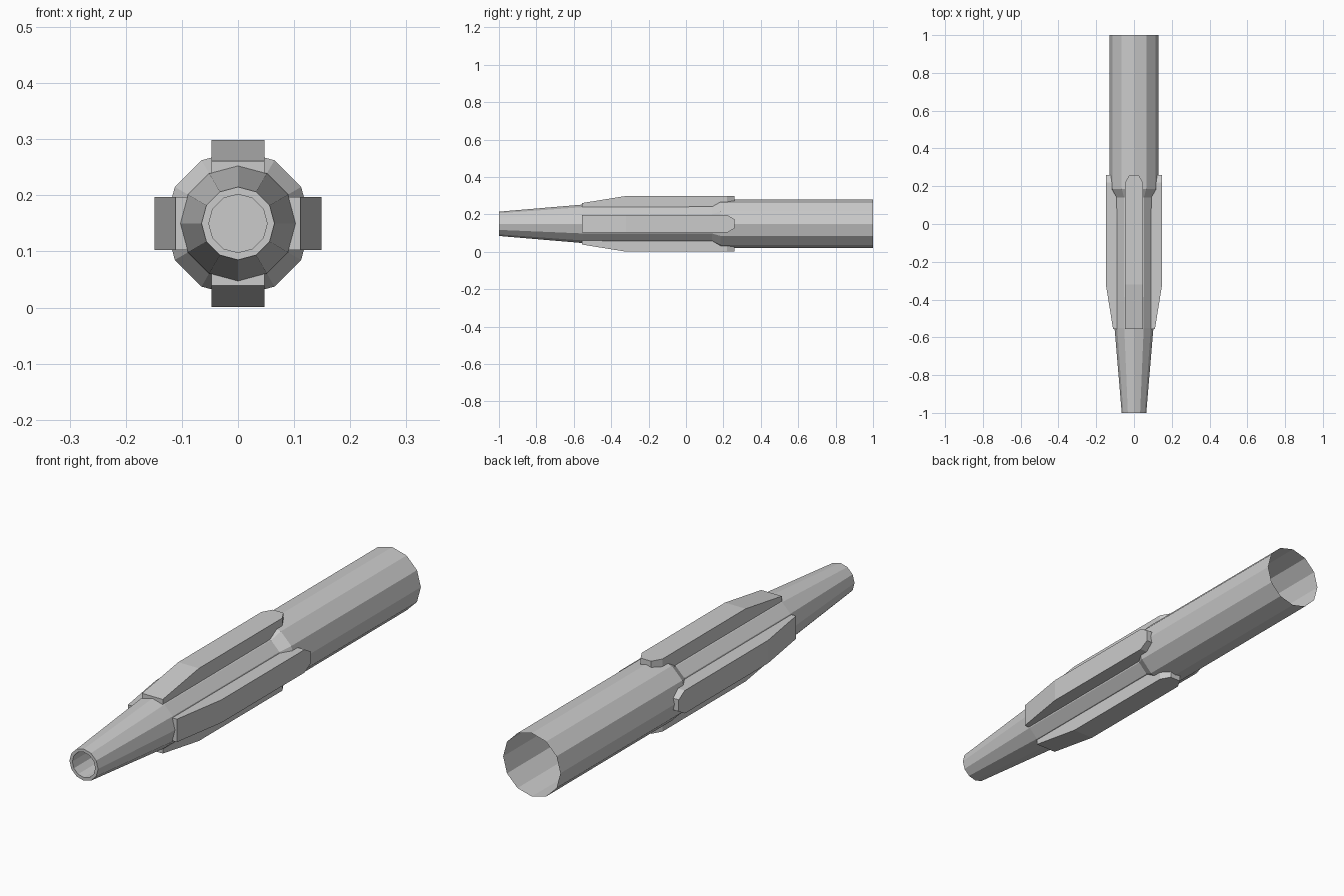
import bpy, bmesh
from math import sin, cos, pi
from mathutils import Matrix, Vector

if "Cube" in bpy.data.objects:
    bpy.data.objects.remove(bpy.data.objects["Cube"])

SIDES = 12
CENTRE = Vector((0, 0, 0.15))


def finish(bm, name, recalc=False):
    if recalc:
        bmesh.ops.recalc_face_normals(bm, faces=bm.faces)
    mesh = bpy.data.meshes.new(name)
    bm.to_mesh(mesh)
    bm.free()
    obj = bpy.data.objects.new(name, mesh)
    bpy.context.collection.objects.link(obj)
    return obj


def loft(bm, rings):
    """Bridge consecutive closed rings of points; returns vertex rings."""
    vr = [[bm.verts.new(p) for p in ring] for ring in rings]
    n = len(vr[0])
    for a, b in zip(vr, vr[1:]):
        for i in range(n):
            j = (i + 1) % n
            bm.faces.new((a[i], b[i], b[j], a[j]))
    return vr


def circle(y, r):
    # order gives outward normals when lofting toward +y
    return [CENTRE + Vector((r * sin(2 * pi * i / SIDES), y, r * cos(2 * pi * i / SIDES)))
            for i in range(SIDES)]


# Body: blind bore, tip rim, taper, waist, flare and open rear tube
bm = bmesh.new()
profile = [(-0.85, 0.052), (-1.0, 0.052), (-1.0, 0.065), (-0.55, 0.103),
           (0.14, 0.104), (0.185, 0.13), (1.0, 0.13)]
rings = loft(bm, [circle(y, r) for y, r in profile])
bm.faces.new(rings[0])
finish(bm, "body_tube", recalc=True)

# Fins: sections of (y, half width, base radius, outer radius)
sections = [(-0.555, 0.047, 0.09, 0.111), (-0.32, 0.047, 0.09, 0.149),
            (0.14, 0.047, 0.09, 0.149), (0.185, 0.047, 0.116, 0.149),
            (0.22, 0.047, 0.116, 0.149), (0.26, 0.024, 0.116, 0.149)]
for k, side in enumerate(("top", "right", "bottom", "left")):
    bm = bmesh.new()
    rings = loft(bm, [[(-w, y, lo), (-w, y, hi), (w, y, hi), (w, y, lo)]
                      for y, w, lo, hi in sections])
    bm.faces.new(rings[0])
    bm.faces.new(rings[-1])
    bm.transform(Matrix.Translation(CENTRE) @ Matrix.Rotation(k * pi / 2, 4, 'Y'))
    finish(bm, "fin_" + side, recalc=True)
